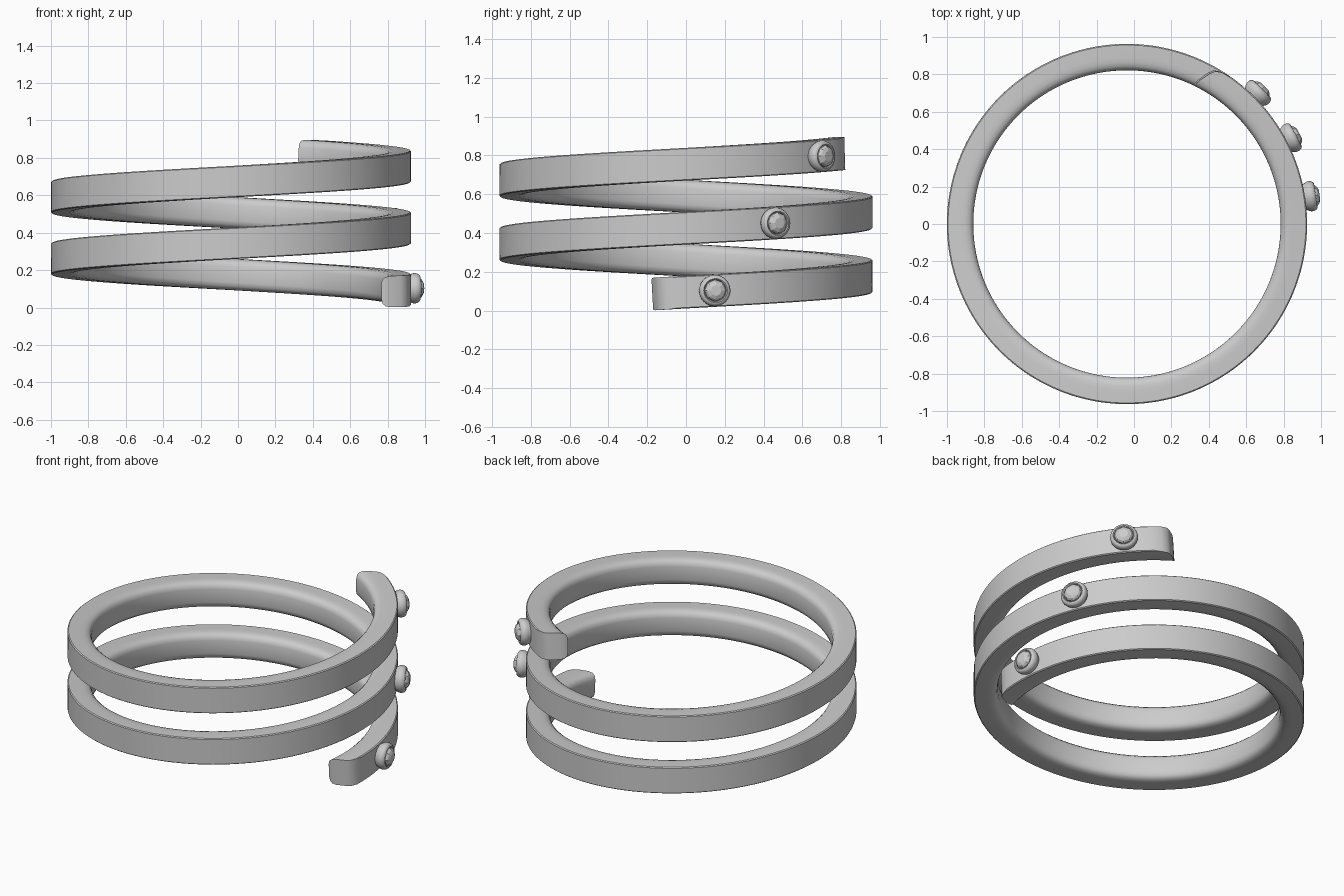
import bpy, math
from mathutils import Vector, Matrix

if "Cube" in bpy.data.objects:
    bpy.data.objects.remove(bpy.data.objects["Cube"])

CX = -0.0375                 # ring axis
PITCH, HALF, R_OUT = 0.33, 0.084, 0.963
T0, T1, STEPS = -12.0, 784.0, 220


def height(deg):
    return HALF + (deg - T0) / 360 * PITCH


def make(name, verts, faces, smooth=True):
    mesh = bpy.data.meshes.new(name)
    mesh.from_pydata(verts, [], faces)
    mesh.update()
    ob = bpy.data.objects.new(name, mesh)
    bpy.context.collection.objects.link(ob)
    bpy.ops.object.select_all(action='DESELECT')
    ob.select_set(True)
    bpy.context.view_layer.objects.active = ob
    bpy.ops.object.mode_set(mode='EDIT')
    bpy.ops.mesh.select_all(action='SELECT')
    bpy.ops.mesh.normals_make_consistent(inside=False)
    bpy.ops.object.mode_set(mode='OBJECT')
    if smooth:
        bpy.ops.object.shade_smooth_by_angle(angle=math.radians(35))
    return ob


# Coiled band: upper half of section as (radius, z, end setback in degrees)
half = [(0.963, 0.079, 9), (0.957, 0.084, 6), (0.944, 0.084, 3.8), (0.92, 0.084, 2.6),
        (0.89, 0.084, 1.6), (0.865, 0.083, 0.7), (0.843, 0.077, 0.1),
        (0.828, 0.064, 0), (0.822, 0.042, 0)]
section = half + [(r, -z, s) for r, z, s in reversed(half)]
n, h = len(section), len(half)
verts, faces = [], []
for i in range(STEPS + 1):
    u = i / STEPS
    for r, z, s in section:
        deg = (T0 + s) * (1 - u) + (T1 - s) * u
        a = math.radians(deg) - z * 0.06 / 0.9      # section stays square to the helix
        verts.append((CX + r * math.cos(a), r * math.sin(a), height(deg) + z))
for i in range(STEPS):
    for j in range(n):
        k = (j + 1) % n
        faces.append((i * n + j, i * n + k, (i + 1) * n + k, (i + 1) * n + j))
# Rounded end caps
for base in (0, STEPS * n):
    for j in range(h - 1):
        faces.append((base + j, base + j + 1, base + n - 2 - j, base + n - 1 - j))
make("coiled_band", verts, faces)


def lathe(name, profile, sides, matrix, smooth):
    vs, fs = [], []
    for r, z in profile:
        for k in range(sides):
            a = 2 * math.pi * k / sides
            vs.append(matrix @ Vector((r * math.cos(a), r * math.sin(a), z)))
    for i in range(len(profile) - 1):
        for k in range(sides):
            m = (k + 1) % sides
            fs.append((i * sides + k, i * sides + m, (i + 1) * sides + m, (i + 1) * sides + k))
    fs.append(tuple(range(sides)))
    fs.append(tuple(range((len(profile) - 1) * sides, len(profile) * sides)))
    make(name, vs, fs, smooth)


bezel = [(0.065, -0.03), (0.070, 0.0), (0.077, 0.012), (0.081, 0.024), (0.081, 0.036),
         (0.077, 0.048), (0.070, 0.056), (0.062, 0.058), (0.057, 0.054), (0.055, 0.045)]
stone = [(0.057, 0.04), (0.057, 0.056), (0.047, 0.069), (0.028, 0.078)]

# Three set stones, one per coil
for i, deg in enumerate((8.6, 387.7, 765.0)):
    a = math.radians(deg)
    out = Vector((math.cos(a), math.sin(a), 0))
    place = (Matrix.Translation(Vector((CX, 0, height(deg))) + out * R_OUT)
             @ out.to_track_quat('Z', 'Y').to_matrix().to_4x4())
    lathe(f"bezel_{i + 1}", bezel, 32, place, True)
    lathe(f"stone_{i + 1}", stone, 8, place, False)
